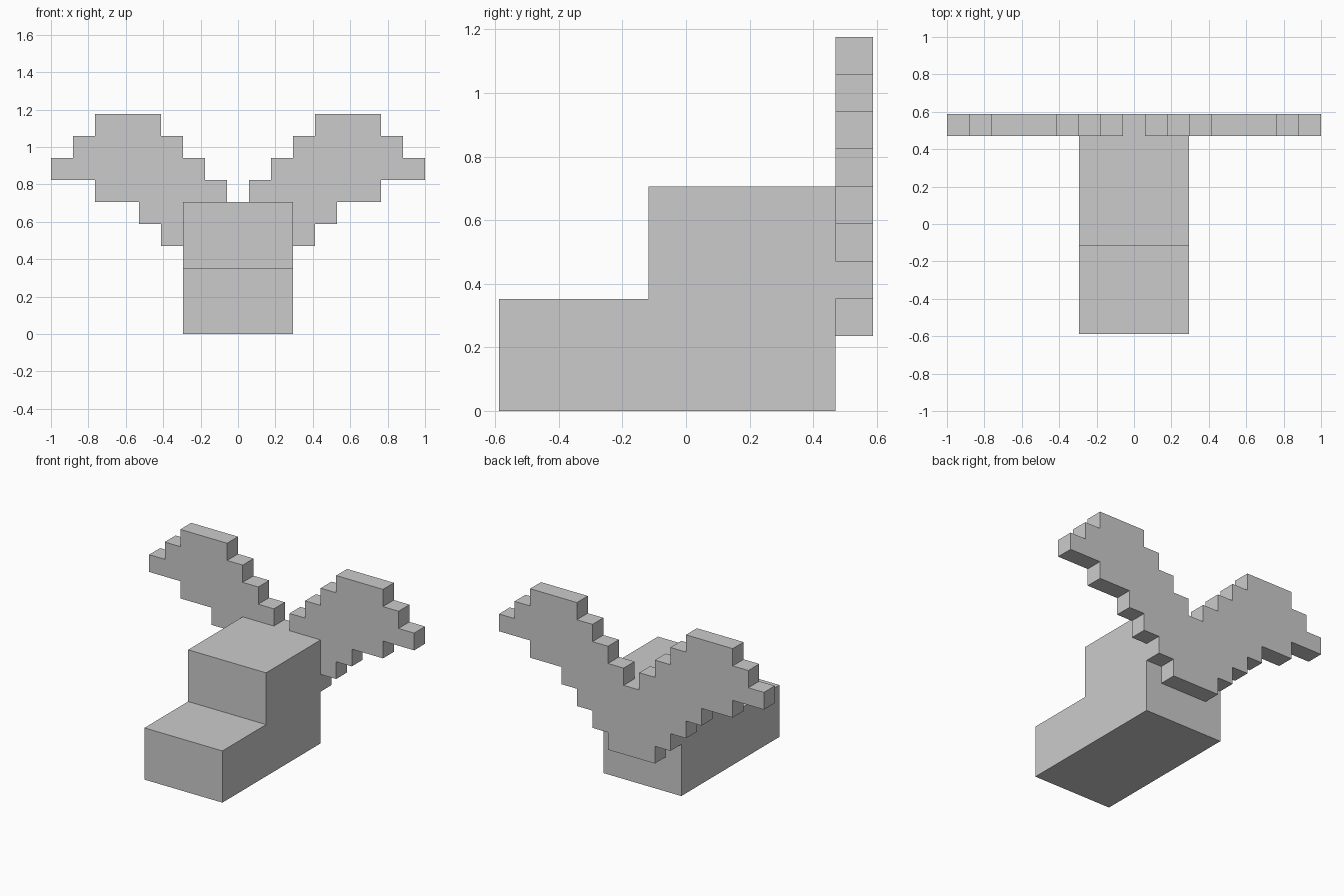
import bpy, bmesh
from mathutils import Vector

if "Cube" in bpy.data.objects:
    bpy.data.objects.remove(bpy.data.objects["Cube"])

U = 2 / 17  # one block of the stepped grid


def extrude_profile(name, points, offset):
    """Make a closed solid from a planar outline swept along offset (grid units)."""
    bm = bmesh.new()
    face = bm.faces.new([bm.verts.new(Vector(p) * U) for p in points])
    swept = bmesh.ops.extrude_face_region(bm, geom=[face], use_keep_orig=True)
    verts = [g for g in swept["geom"] if isinstance(g, bmesh.types.BMVert)]
    bmesh.ops.translate(bm, verts=verts, vec=Vector(offset) * U)
    bmesh.ops.recalc_face_normals(bm, faces=bm.faces)
    mesh = bpy.data.meshes.new(name)
    bm.to_mesh(mesh)
    bm.free()
    obj = bpy.data.objects.new(name, mesh)
    bpy.context.collection.objects.link(obj)
    return obj


# Two-step body, drawn from the side and swept across x
side = [(-5, 0), (4, 0), (4, 6), (-1, 6), (-1, 3), (-5, 3)]
extrude_profile("stepped_body", [(-2.5, y, z) for y, z in side], (5, 0, 0))

# Wing plate: right-hand outline from bottom to notch, mirrored to the left
outer = [1.5, 2.5, 3.5, 4.5, 6.5, 8.5, 7.5, 6.5]  # outer edge of rows z = 2..9
inner = [0.5, 1.5, 2.5, 3.5]                      # inner edge of rows z = 6..9
half = [(x, 2 + i + dz) for i, x in enumerate(outer) for dz in (0, 1)]
half += [(x, 9 - i + dz) for i, x in enumerate(reversed(inner)) for dz in (1, 0)]
outline = half + [(-x, z) for x, z in reversed(half)]
extrude_profile("wings", [(x, 4, z) for x, z in outline], (0, 1, 0))
